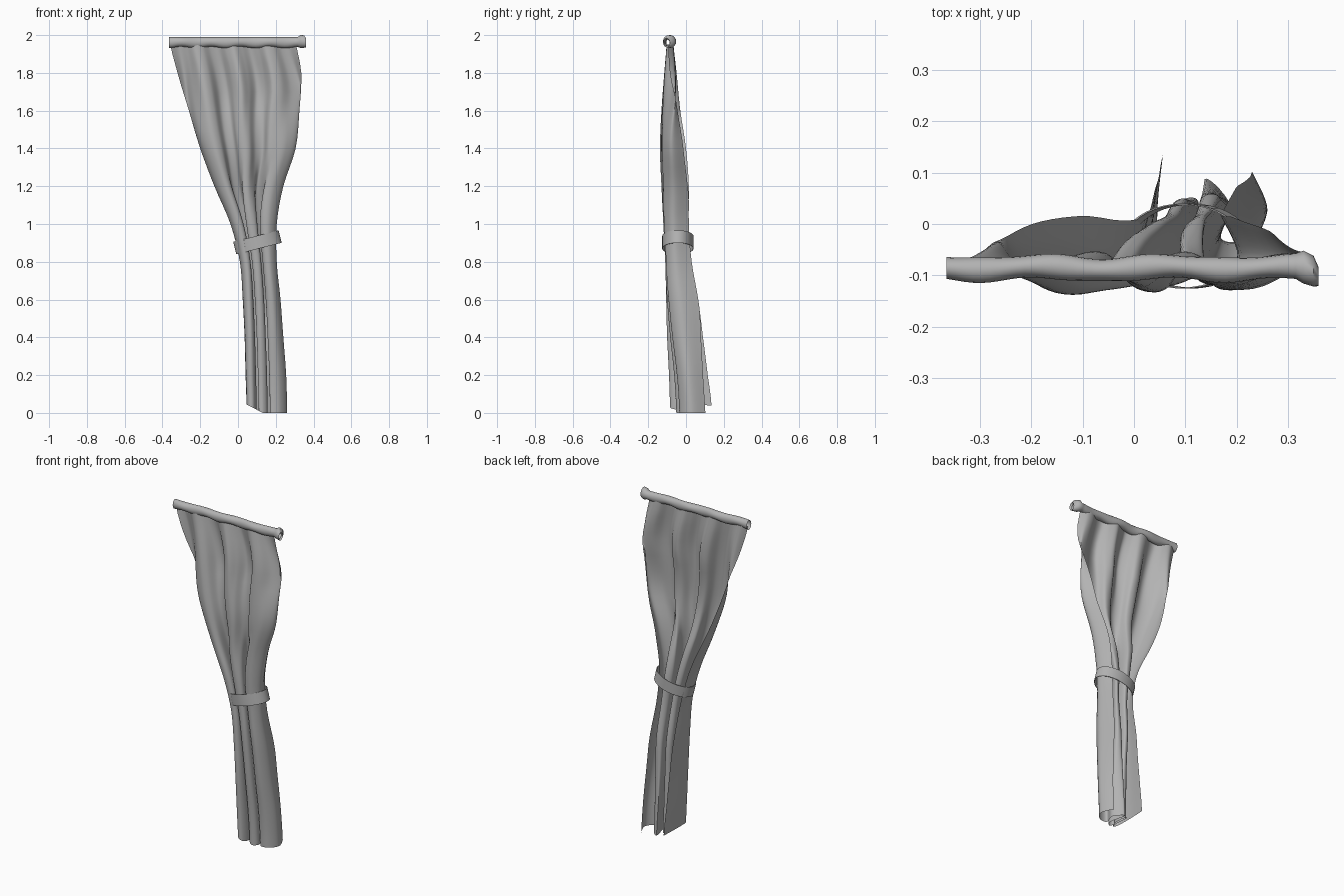
import bpy, bmesh, math
from mathutils import Vector, Matrix

cube = bpy.data.objects.get("Cube")
if cube:
    bpy.data.objects.remove(cube, do_unlink=True)

cloth = bpy.data.materials.new("grey_cloth")
cloth.use_nodes = True
grey = (0.45, 0.45, 0.45, 1)
cloth.diffuse_color = grey
cloth.node_tree.nodes["Principled BSDF"].inputs["Base Color"].default_value = grey


def catmull(points, f):
    """Smooth value on a list of tuples, f from 0 to len - 1."""
    last = len(points) - 1
    i = min(int(f), last - 1)
    t = f - i
    a, b, c, d = (Vector(points[max(0, min(last, k))]) for k in range(i - 1, i + 3))
    return b + ((c - a) + ((2*a - 5*b + 4*c - d) + (3*b - a - 3*c + d) * t) * t) * t / 2


def loft(name, rows, closed=False, angle=50):
    """Skin a list of rows of points."""
    bm = bmesh.new()
    grid = [[bm.verts.new(p) for p in row] for row in rows]
    n = len(rows[0])
    for low, high in zip(grid, grid[1:]):
        for i in range(n if closed else n - 1):
            j = (i + 1) % n
            bm.faces.new((low[i], low[j], high[j], high[i]))
    mesh = bpy.data.meshes.new(name)
    bm.to_mesh(mesh)
    bm.free()
    mesh.materials.append(cloth)
    ob = bpy.data.objects.new(name, mesh)
    bpy.context.collection.objects.link(ob)
    bpy.ops.object.select_all(action="DESELECT")
    ob.select_set(True)
    bpy.context.view_layer.objects.active = ob
    bpy.ops.object.shade_smooth_by_angle(angle=math.radians(angle))


def ring(x, y, z, ry, rz):
    """Upright oval of points across the rod."""
    return [(x, y + ry * math.cos(a * math.tau / 16), z + rz * math.sin(a * math.tau / 16))
            for a in range(16)]


# Curtain outline every 0.2 in height: left, right, front, back
outline = [(.045, .26, -.085, .135), (.04, .255, -.09, .115), (.035, .24, -.1, .09),
           (.025, .225, -.105, .065), (.01, .205, -.11, .03), (-.04, .205, -.12, .015),
           (-.125, .24, -.13, .015), (-.2, .305, -.138, 0), (-.26, .325, -.13, -.03),
           (-.32, .335, -.115, -.05), (-.367, .3, -.1, -.07)]

# Fold sections: across (0 left, 1 right) and depth (0 front, 1 back)
hem = [(.05, 1), (0, .5), (.02, .06), (.16, 0), (.25, .2), (.2, .55), (.36, .6), (.38, .35),
       (.3, .18), (.42, .15), (.52, .3), (.43, .78), (.66, .55), (.58, .25), (.82, .25),
       (1, .5), (.86, .85)]
waist = [(.08, .92), (0, .5), (.06, .12), (.2, .02), (.29, .2), (.22, .8), (.38, .92), (.4, .5),
         (.33, .12), (.46, 0), (.58, .15), (.53, .8), (.72, .95), (.62, .2), (.82, .04),
         (1, .4), (.85, 1)]
swell = [(0, 1), (0, .65), (.04, .25), (.14, .02), (.22, .1), (.28, .4), (.36, .4), (.4, .15),
         (.46, .05), (.52, .1), (.58, .35), (.66, .4), (.71, .12), (.8, .08), (.9, .15),
         (1, .45), (.92, .9)]
head = [(i / 16, .5 + .4 * math.sin(i * 1.4)) for i in range(17)]
levels = [(0, hem), (.9, waist), (1.4, swell), (1.95, head)]


def section(z):
    """Fold section at height z, fitted to the unit square."""
    for (z0, low), (z1, high) in zip(levels, levels[1:]):
        if z <= z1:
            break
    t = (z - z0) / (z1 - z0)
    t = t * t * (3 - 2 * t)
    pts = [catmull(low, c / 7).lerp(catmull(high, c / 7), t) for c in range(113)]
    least = [min(p[k] for p in pts) for k in (0, 1)]
    most = [max(p[k] for p in pts) for k in (0, 1)]
    return [[(p[k] - least[k]) / (most[k] - least[k]) for k in (0, 1)] for p in pts]


rows = []
for r in range(40):
    z = 1.95 * r / 39
    left, right, front, back = catmull(outline, z / .2)
    row = []
    for s, d in section(z):
        lift = .045 * max(0, 1 - s * 2.5) * max(0, 1 - z / .2)
        row.append((left + s * (right - left), front + d * (back - front), z + lift))
    rows.append(row)
loft("curtain_panel", rows)

# Rod sleeve: an open, rippled tube, bunched and drooping at one end
rows = []
for i in range(41):
    x = -.365 + .68 * i / 40
    ripple = .004 * math.sin(x * 40 + 1)
    rows.append(ring(x, -.086 + .004 * math.sin(x * 26), 1.962 + ripple / 2,
                     .023 + ripple / 2, .027 - ripple / 2))
for oval in ((.33, -.084, 1.966, .032, .034), (.35, -.092, 1.966, .03, .033),
             (.36, -.103, 1.96, .018, .024), (.35, -.1, 1.96, .014, .016)):
    rows.append(ring(*oval))
loft("rod_sleeve", rows, closed=True)

# Tieback: a thin tilted oval band
tilt = Matrix.Translation((.103, -.043, .903)) @ Matrix.Rotation(-.25, 4, "Y")
rows = []
for k, h in ((1, -.034), (1, .034), (.97, .034), (.97, -.034), (1, -.034)):
    rows.append([tilt @ Vector((.124 * k * math.cos(a * math.tau / 40),
                               .083 * k * math.sin(a * math.tau / 40), h)) for a in range(40)])
loft("tieback_band", rows, closed=True, angle=40)
